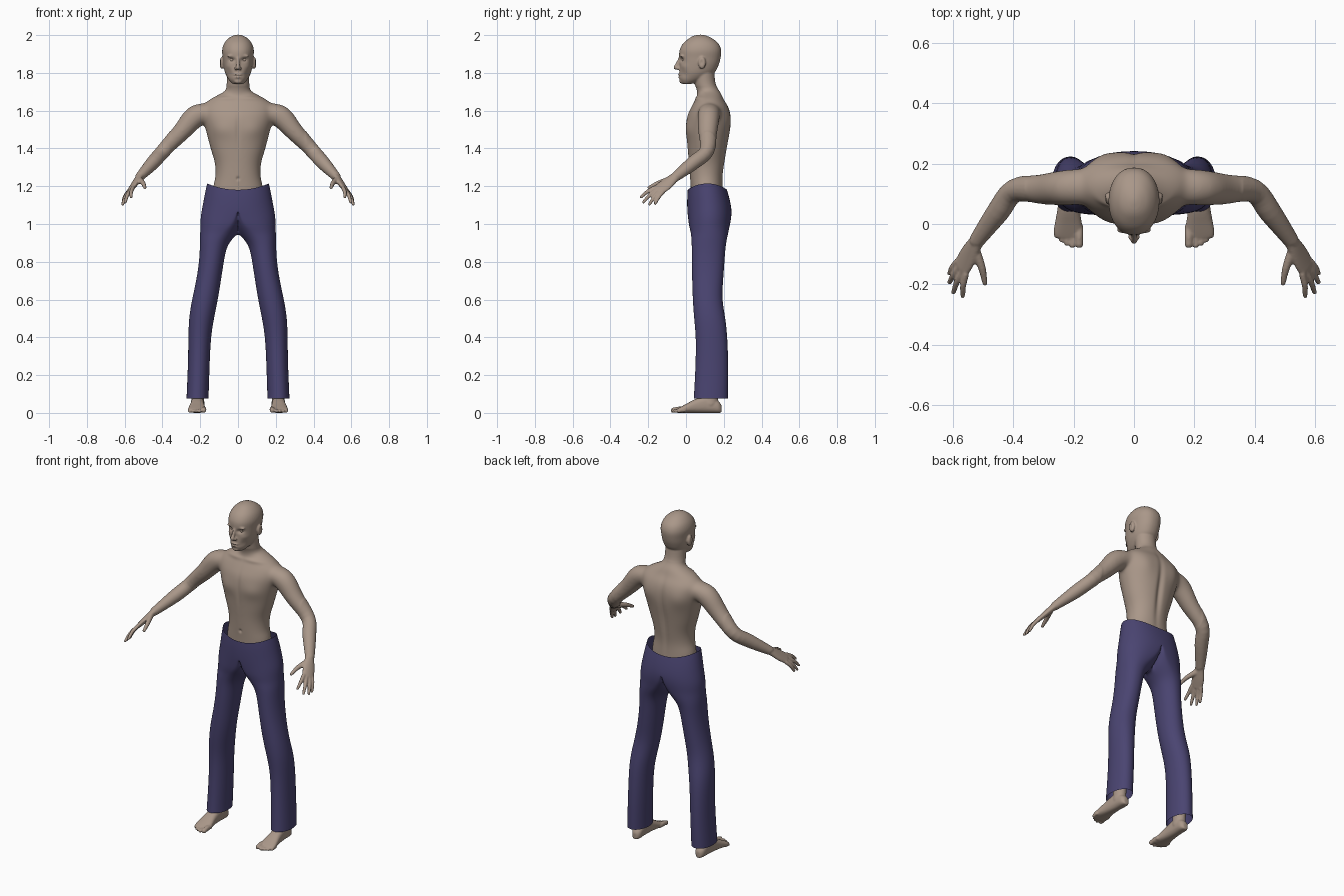
import bpy, bmesh
from math import sin, cos, pi, exp
from mathutils import Vector, Matrix

if "Cube" in bpy.data.objects:
    bpy.data.objects.remove(bpy.data.objects["Cube"])


def material(name, color):
    m = bpy.data.materials.new(name)
    m.use_nodes = True
    m.diffuse_color = color
    m.node_tree.nodes["Principled BSDF"].inputs["Base Color"].default_value = color
    return m


SKIN = material("skin", (0.40, 0.31, 0.25, 1))
CLOTH = material("indigo cloth", (0.068, 0.058, 0.165, 1))


# ---------- helpers ----------
def spline(rows, steps=4):
    """Catmull-Rom interpolation of rows of numbers."""
    out = []
    for i in range(len(rows) - 1):
        a, b, c, d = (rows[max(0, min(len(rows) - 1, i + k))] for k in (-1, 0, 1, 2))
        for s in range(steps):
            t = s / steps
            out.append([0.5 * (2 * q + (r - p) * t + (2 * p - 5 * q + 4 * r - u) * t * t
                               + (3 * q - p - 3 * r + u) * t ** 3)
                        for p, q, r, u in zip(a, b, c, d)])
    return out + [list(rows[-1])]


def bent(v, p):
    return abs(v) ** p * (1 if v > 0 else -1)


def angles(n):
    return [2 * pi * i / n for i in range(n)]


def loft(bm, rings, caps=True):
    loops = [[bm.verts.new(p) for p in ring] for ring in rings]
    n = len(loops[0])
    for a, b in zip(loops, loops[1:]):
        for i in range(n):
            j = (i + 1) % n
            bm.faces.new((a[i], a[j], b[j], b[i]))
    if caps:
        bm.faces.new(loops[0][::-1])
        bm.faces.new(loops[-1])


def ball(bm, center, size):
    size = size if isinstance(size, tuple) else (size,) * 3
    bmesh.ops.create_icosphere(bm, subdivisions=3, radius=1,
                               matrix=Matrix.Translation(center) @ Matrix.Diagonal((*size, 1)))


def tube(bm, rows, side=(0, 1, 0), n=20):
    """Limb along rows of x, y, z, width along side, thickness; rounded ends."""
    rows = spline(rows)
    pts = [Vector(r[:3]) for r in rows]
    rings = []
    for i, (p, r) in enumerate(zip(pts, rows)):
        t = (pts[min(i + 1, len(pts) - 1)] - pts[max(i - 1, 0)]).normalized()
        u = Vector(side)
        u = (u - t * u.dot(t)).normalized()
        v = t.cross(u)
        rings.append([p + u * r[3] * cos(a) + v * r[4] * sin(a) for a in angles(n)])
    loft(bm, rings)
    for r in (rows[0], rows[-1]):
        ball(bm, r[:3], min(r[3:]))


def column(bm, rows, n=40, p=0.88):
    """Upright form from rows of height, front y, back y, half width."""
    loft(bm, [[(w * bent(cos(a), p), (f + b) / 2 + (b - f) / 2 * sin(a), z) for a in angles(n)]
              for z, f, b, w in spline(rows)])


def mirror_copy(bm):
    d = bmesh.ops.duplicate(bm, geom=bm.verts[:] + bm.edges[:] + bm.faces[:])
    for v in d["geom"]:
        if isinstance(v, bmesh.types.BMVert):
            v.co.x *= -1


def make(name, bm, mat):
    bmesh.ops.recalc_face_normals(bm, faces=bm.faces[:])
    me = bpy.data.meshes.new(name)
    bm.to_mesh(me)
    bm.free()
    ob = bpy.data.objects.new(name, me)
    bpy.context.collection.objects.link(ob)
    me.materials.append(mat)
    me.shade_smooth()
    return ob


def fuse(ob, voxel, mat, shapes=(), soft=None):
    """Weld overlapping forms to one skin, soften it, then push in or out."""
    mod = ob.modifiers.new("fuse", 'REMESH')
    mod.mode, mod.voxel_size = 'VOXEL', voxel
    dg = bpy.context.evaluated_depsgraph_get()
    me = bpy.data.meshes.new_from_object(ob.evaluated_get(dg))
    ob.modifiers.clear()
    bm = bmesh.new()
    bm.from_mesh(me)

    def relax(verts, times):
        for _ in range(times):
            bmesh.ops.smooth_vert(bm, verts=verts, factor=0.5,
                                  use_axis_x=True, use_axis_y=True, use_axis_z=True)
    if soft:
        relax([v for v in bm.verts if soft(v.co)], 60)
    relax(bm.verts[:], 2)
    bm.normal_update()
    for v in bm.verts:
        x, y, z = abs(v.co.x), v.co.y, v.co.z
        push = 0
        for (cx, cy, cz), (rx, ry, rz), amount in shapes:
            e = ((x - cx) / rx) ** 2 + ((y - cy) / ry) ** 2 + ((z - cz) / rz) ** 2
            if e < 6:
                push += amount * exp(-e)
        v.co += v.normal * push
    bm.to_mesh(me)
    bm.free()
    me.materials.clear()
    me.materials.append(mat)
    me.shade_smooth()
    ob.data = me


# ---------- body: arms and hands first, then mirrored ----------
bm = bmesh.new()
tube(bm, [(.15, .125, 1.595, .06, .045), (.225, .12, 1.57, .06, .06), (.30, .115, 1.487, .052, .05),
          (.395, .11, 1.387, .039, .039), (.45, .04, 1.325, .038, .037), (.52, -.055, 1.25, .027, .024)])
ACROSS = Vector((.476, .776, -.414))
KNUCKLE = Vector((.57, -.145, 1.18))
tube(bm, [(.505, -.035, 1.265, .025, .022), (.525, -.065, 1.243, .028, .019),
          (.548, -.105, 1.21, .037, .016), (*KNUCKLE, .037, .012)], ACROSS)
tips = [(.566, -.238, 1.142), (.597, -.226, 1.115), (.61, -.193, 1.105), (.61, -.163, 1.108)]
for i, tip in enumerate(tips):
    base = KNUCKLE + ACROSS * (i - 1.5) * .019
    mid = base.lerp(Vector(tip), .5) + Vector((.004, -.002, .004))
    tube(bm, [(*base, .011, .011), (*mid, .0105, .0105), (*tip, .008, .008)], ACROSS, 12)
tube(bm, [(.525, -.085, 1.235, .018, .016), (.503, -.145, 1.217, .013, .013),
          (.493, -.195, 1.193, .009, .009)], ACROSS, 12)
# ears, brows and nostrils
ball(bm, (.085, .085, 1.853), (.013, .02, .033))
ball(bm, (.032, -.02, 1.889), (.026, .012, .008))
ball(bm, (.011, -.043, 1.824), .009)
mirror_copy(bm)

# torso, neck and head
column(bm, [(1.05, .03, .20, .13), (1.18, .025, .195, .135), (1.25, .02, .195, .121),
            (1.32, .015, .205, .123), (1.40, .008, .218, .146), (1.50, 0, .235, .172),
            (1.57, .006, .237, .19), (1.62, .028, .225, .19), (1.66, .05, .20, .15),
            (1.695, .065, .185, .085), (1.72, .075, .165, .05)])
column(bm, [(1.62, .06, .21, .08), (1.69, .06, .185, .068), (1.74, .047, .158, .06),
            (1.80, .04, .15, .06)], p=1)
column(bm, [(1.742, -.02, .03, .028), (1.765, -.034, .10, .05), (1.80, -.036, .15, .068),
            (1.84, -.034, .172, .077), (1.88, -.036, .183, .081), (1.92, -.034, .186, .084),
            (1.955, -.016, .172, .074), (1.982, .015, .14, .052), (1.996, .04, .11, .028),
            (2.002, .068, .085, .008)])
# nose, lips and chin
tube(bm, [(0, -.03, 1.88, .009, .009), (0, -.045, 1.85, .009, .009), (0, -.054, 1.829, .012, .012)],
     (1, 0, 0), 14)
ball(bm, (0, -.033, 1.790), (.023, .011, .0055))
ball(bm, (0, -.031, 1.777), (.020, .011, .006))
ball(bm, (0, -.021, 1.755), (.022, .014, .012))
body = make("body", bm, SKIN)
fuse(body, .0045, SKIN, [
    ((.032, -.022, 1.869), (.017, .03, .011), -.012),   # eye sockets
    ((0, -.04, 1.784), (.024, .02, .004), -.004),       # mouth line
    ((.05, -.015, 1.835), (.02, .03, .015), .003),      # cheekbones
    ((.045, -.01, 1.795), (.018, .03, .02), -.004),     # cheek hollows
    ((.10, .082, 1.856), (.02, .009, .016), -.006),     # ear bowls
    ((.085, 0, 1.50), (.06, .06, .045), .007),          # chest
    ((0, .0, 1.50), (.012, .04, .09), -.004),           # breastbone
    ((.08, .05, 1.665), (.07, .04, .011), .006),        # collarbones
    ((0, .02, 1.24), (.008, .03, .009), -.007),         # navel
    ((0, .22, 1.42), (.018, .07, .17), -.012),          # spine
    ((.10, .22, 1.55), (.05, .06, .06), .008),          # shoulder blades
], lambda c: c.z < 1.73 and abs(c.x) < .36)

# ---------- eyes ----------
bm = bmesh.new()
ball(bm, (.032, -.008, 1.869), .0125)
mirror_copy(bm)
make("eyes", bm, SKIN)

# ---------- feet ----------
bm = bmesh.new()
foot = [(.188, .212, .014, .04), (.168, .212, .029, .065), (.11, .214, .033, .092),
        (.05, .216, .037, .073), (0, .217, .045, .047), (-.03, .217, .049, .031),
        (-.046, .216, .045, .022)]
loft(bm, [[(cx + w * bent(cos(a), .8), y, h / 2 + h / 2 * bent(sin(a), .8)) for a in angles(24)]
          for y, cx, w, h in spline(foot)])
toes = [(.181, -.066, .014), (.204, -.071, .0095), (.222, -.064, .009),
        (.239, -.053, .009), (.256, -.038, .009)]
for x, y, r in toes:
    tube(bm, [(x, -.01, r * 1.3, r, r), (x, (y - .01) / 2, r * 1.4, r, r), (x, y, r, r, r)],
         (1, 0, 0), 12)
tube(bm, [(.213, .13, .05, .036, .04), (.213, .132, .10, .034, .04), (.21, .135, .25, .042, .045)],
     (1, 0, 0))
mirror_copy(bm)
feet = make("feet", bm, SKIN)
fuse(feet, .0045, SKIN)

# ---------- trousers: one leg and half the seat, mirrored ----------
# rows: height, leg centre x, outer radius, inner radius, front y, back y
leg = [(1.18, 0, .165, 0, .008, .218), (1.14, 0, .175, 0, .005, .23), (1.08, 0, .188, 0, .005, .243),
       (1.03, .02, .18, .04, .01, .241), (.99, .05, .15, .07, .015, .232),
       (.955, .085, .116, .088, .025, .225), (.92, .115, .087, .085, .028, .217),
       (.88, .13, .072, .07, .03, .21), (.80, .14, .066, .065, .03, .204),
       (.70, .155, .066, .065, .032, .197), (.60, .174, .07, .068, .035, .19),
       (.50, .194, .067, .067, .042, .21), (.40, .204, .059, .06, .053, .22),
       (.25, .208, .057, .058, .05, .225), (.10, .213, .059, .058, .042, .223),
       (.075, .213, .06, .058, .04, .222)]
rings = []
for z, cx, ro, ri, f, b in leg:
    ring = []
    for i in range(24):
        a = 2 * pi * i / 24
        c = 0 if i in (6, 18) else cos(a)
        x = max(0, cx + (ro * bent(c, .88) if c > 0 else ri * c))
        rise = max(0, min(1, (z - 1.0) / .18)) * .035 * (x / .165) ** 2
        ring.append((x, (f + b) / 2 + (b - f) / 2 * sin(a), z + rise))
    rings.append(ring)
bm = bmesh.new()
loft(bm, rings, caps=False)
inner = [f for f in bm.faces if all(v.co.x < 1e-4 for v in f.verts)]
bmesh.ops.delete(bm, geom=inner, context='FACES')
trousers = make("trousers", bm, CLOTH)
trousers.modifiers.new("other leg", 'MIRROR').use_clip = True
sub = trousers.modifiers.new("round", 'SUBSURF')
sub.levels = sub.render_levels = 2
